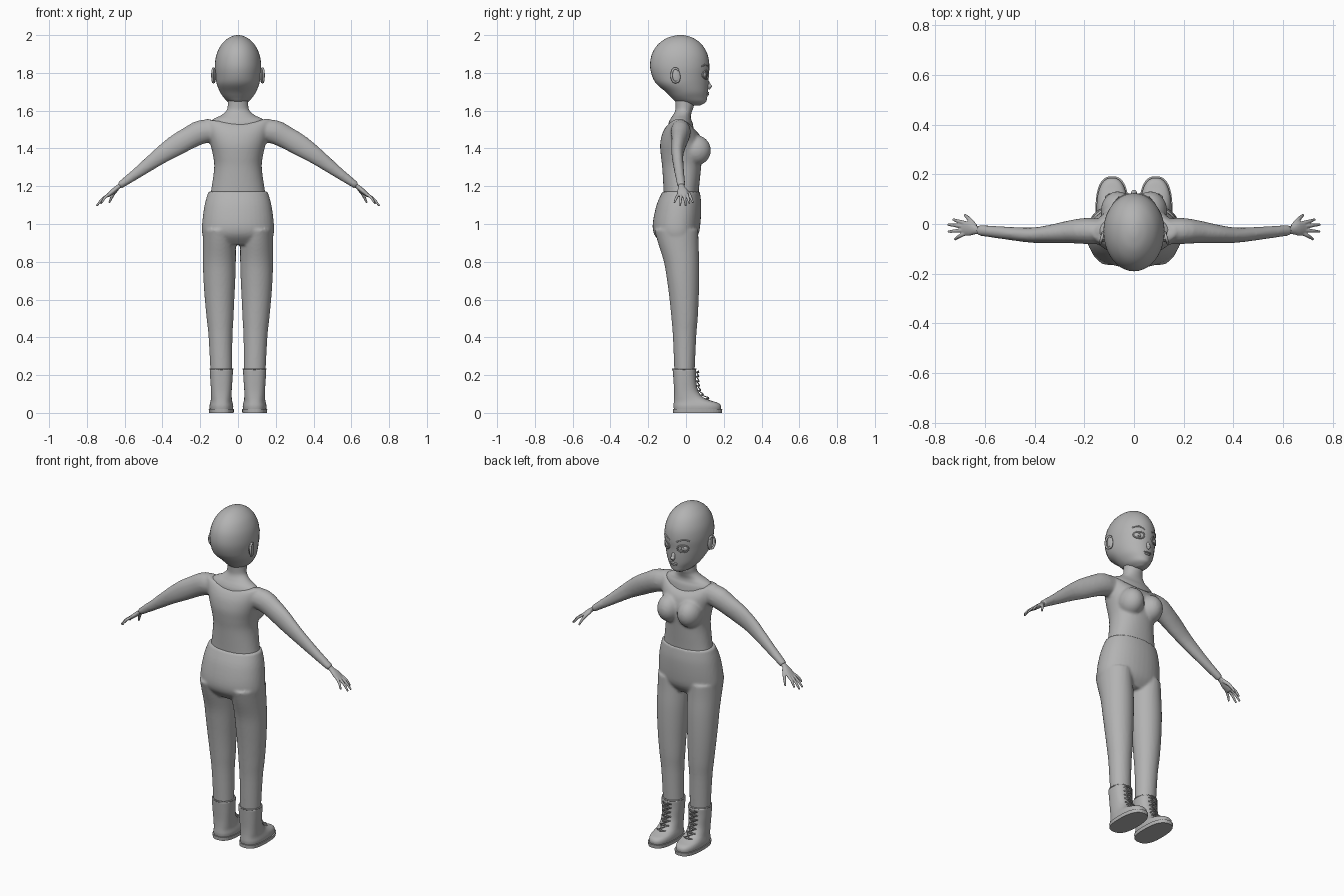
import bpy, bmesh, math
from mathutils import Vector, Matrix

grey = bpy.data.materials.new("plain grey")
grey.diffuse_color = (0.45, 0.45, 0.45, 1)


def skin(bm, rings):
    """Bridge rings of points into a closed tube."""
    vs = [[bm.verts.new(p) for p in r] for r in rings]
    n = len(vs[0])
    for a, b in zip(vs, vs[1:]):
        for i in range(n):
            j = (i + 1) % n
            bm.faces.new((a[i], a[j], b[j], b[i]))
    bm.faces.new(vs[0][::-1])
    bm.faces.new(vs[-1])


def refine(rows, k=4):
    """Smooth interpolation between the given sections."""
    out = []
    for i in range(len(rows) - 1):
        p1, p2 = rows[i], rows[i + 1]
        p0, p3 = rows[max(i - 1, 0)], rows[min(i + 2, len(rows) - 1)]
        for s in range(k):
            t = s / k
            out.append([0.5 * (2 * b + (c - a) * t + (2 * a - 5 * b + 4 * c - d) * t * t
                               + (3 * b - a - 3 * c + d) * t ** 3)
                        for a, b, c, d in zip(p0, p1, p2, p3)])
    return out + [list(rows[-1])]


def loft(bm, rows, n=40, p=1.0, side=1, k=4):
    """Rows: z, x centre, y centre, x radius, front y, back y, rim dip."""
    rings = []
    for z, cx, cy, rx, yf, yb, dip in refine(rows, k):
        ring = []
        for i in range(n):
            a = 2 * math.pi * i / n
            c, s = math.cos(a), math.sin(a)
            cc = math.copysign(abs(c) ** p, c)
            ss = math.copysign(abs(s) ** p, s)
            y = cy + (yf - cy if s > 0 else cy - yb) * ss
            ring.append((side * cx + rx * cc, y, z - dip * s * s * (1 if s > 0 else 0.6)))
        rings.append(ring)
    skin(bm, rings)


def tube(bm, rows, side=1, n=16):
    """Rows: x, y, z, radius along y, radius across."""
    rows = refine(rows, 3)
    pts = [Vector(r[:3]) for r in rows]
    rings = []
    for i, r in enumerate(rows):
        t = (pts[min(i + 1, len(pts) - 1)] - pts[max(i - 1, 0)]).normalized()
        v = Vector((0, 1, 0))
        v = (v - t * v.dot(t)).normalized()
        u = t.cross(v)
        ring = []
        for j in range(n):
            a = 2 * math.pi * j / n
            q = pts[i] + v * (math.cos(a) * r[3]) + u * (math.sin(a) * r[4])
            ring.append((side * q.x, q.y, q.z))
        rings.append(ring)
    skin(bm, rings)


def ball(bm, loc, size, rot=0.0):
    m = Matrix.Translation(loc) @ Matrix.Rotation(rot, 4, 'X') @ Matrix.Diagonal((*size, 1))
    bmesh.ops.create_uvsphere(bm, u_segments=24, v_segments=16, radius=1, matrix=m)


def finish(name, bm, voxel=0, smooth=0):
    bmesh.ops.recalc_face_normals(bm, faces=bm.faces)
    me = bpy.data.meshes.new(name)
    for f in bm.faces:
        f.smooth = True
    bm.to_mesh(me)
    bm.free()
    me.materials.append(grey)
    ob = bpy.data.objects.new(name, me)
    bpy.context.collection.objects.link(ob)
    if voxel:
        r = ob.modifiers.new("blend", 'REMESH')
        r.mode, r.voxel_size, r.use_smooth_shade = 'VOXEL', voxel, True
        s = ob.modifiers.new("soften", 'SMOOTH')
        s.factor, s.iterations = 0.5, smooth
    return ob


def cord(name, pts, radius, cyclic=False):
    cu = bpy.data.curves.new(name, 'CURVE')
    cu.dimensions, cu.bevel_depth, cu.bevel_resolution = '3D', radius, 2
    cu.use_fill_caps = True
    sp = cu.splines.new('POLY')
    sp.points.add(len(pts) - 1)
    for q, p in zip(sp.points, pts):
        q.co = (*p, 1)
    sp.use_cyclic_u = cyclic
    cu.materials.append(grey)
    bpy.context.collection.objects.link(bpy.data.objects.new(name, cu))


def face_y(x, z=1.8):
    return -0.03 + 0.152 * math.sqrt(max(0, 1 - (x / 0.122) ** 2))


# Head with nose and lips
bm = bmesh.new()
loft(bm, [(1.628, 0, .045, .02, .075, .01, 0), (1.645, 0, .025, .052, .105, -.05, 0),
          (1.67, 0, 0, .076, .112, -.078, 0), (1.70, 0, -.01, .096, .116, -.108, 0),
          (1.74, 0, -.03, .112, .119, -.155, 0), (1.78, 0, -.03, .119, .120, -.178, 0),
          (1.83, 0, -.03, .123, .124, -.190, 0), (1.88, 0, -.03, .118, .119, -.186, 0),
          (1.92, 0, -.03, .105, .104, -.171, 0), (1.955, 0, -.03, .084, .079, -.144, 0),
          (1.983, 0, -.03, .053, .042, -.104, 0), (1.997, 0, -.03, .022, .002, -.06, 0),
          (2.0, 0, -.03, .003, -.027, -.033, 0)])
finish("head", bm)
bm = bmesh.new()
ball(bm, (0, .117, 1.738), (.011, .013, .027), .3)
ball(bm, (0, .126, 1.729), (.012, .012, .009))
finish("nose", bm, .002, 4)
bm = bmesh.new()
ball(bm, (0, .114, 1.695), (.024, .009, .005))
ball(bm, (0, .112, 1.686), (.019, .010, .006))
finish("lips", bm)

# Eyes, lids, brows and ears
for s in (-1, 1):
    bm = bmesh.new()
    ball(bm, (s * .052, .083, 1.79), (.026, .027, .024))
    finish("eye", bm)
    lid = []
    for i in range(24):
        a = 2 * math.pi * i / 24
        x = .052 + .026 * math.cos(a)
        lid.append((s * x, face_y(x), 1.79 + .021 * math.sin(a)))
    cord("eyelid", lid, .004, True)
    cord("iris", [(s * (.052 + .01 * math.cos(i * math.pi / 8)), .109,
                   1.79 + .012 * math.sin(i * math.pi / 8)) for i in range(16)], .002, True)
    cord("eyebrow", [(s * x, face_y(x) + .001, z) for x, z in
                     ((.022, 1.828), (.036, 1.836), (.052, 1.842), (.068, 1.842), (.083, 1.834))], .004)
    bm = bmesh.new()
    ball(bm, (s * .125, -.052, 1.785), (.009, .022, .040), .15)
    finish("ear", bm)
    cord("ear_rim", [(s * (.13 - .05 * (-.052 + .025 * math.cos(a) + .052) / .2),
                      -.056 + .021 * math.cos(a), 1.787 + .037 * math.sin(a))
                     for a in [i * math.pi / 12 for i in range(3, 22)]], .006)

# Neck and collar skin
bm = bmesh.new()
loft(bm, [(1.47, 0, -.03, .135, .045, -.10, 0), (1.53, 0, -.03, .148, .036, -.093, 0),
          (1.555, 0, -.03, .132, .027, -.083, 0), (1.575, 0, -.025, .09, .026, -.07, 0),
          (1.60, 0, -.015, .061, .033, -.057, 0), (1.63, 0, -.01, .054, .042, -.055, 0),
          (1.70, 0, -.01, .055, .045, -.06, 0)])
finish("neck", bm)

# Shirt: torso, bust and sleeves blended together
bm = bmesh.new()
loft(bm, [(1.15, 0, -.02, .148, .066, -.118, 0), (1.2, 0, -.02, .139, .07, -.12, 0),
          (1.3, 0, -.02, .126, .08, -.126, 0), (1.36, 0, -.02, .132, .086, -.133, 0),
          (1.42, 0, -.025, .146, .085, -.137, 0), (1.48, 0, -.03, .162, .072, -.127, .01),
          (1.53, 0, -.035, .170, .053, -.110, .035), (1.56, 0, -.035, .166, .035, -.095, .055)],
     p=.92)
for s in (-1, 1):
    ball(bm, (s * .066, .052, 1.39), (.068, .080, .08))
    tube(bm, [(.10, -.032, 1.495, .05, .055), (.19, -.028, 1.488, .053, .064),
              (.26, -.032, 1.455, .046, .060), (.33, -.040, 1.415, .038, .057),
              (.41, -.045, 1.362, .031, .046), (.52, -.036, 1.28, .026, .031),
              (.627, -.025, 1.203, .022, .019)], s)
finish("shirt", bm, .008, 5)

# Trousers: hips and legs blended together
bm = bmesh.new()
loft(bm, [(1.172, 0, -.025, .157, .073, -.125, 0), (1.1, 0, -.035, .177, .081, -.156, 0),
          (1.0, 0, -.045, .190, .076, -.176, 0), (.94, 0, -.045, .188, .064, -.166, 0),
          (.89, 0, -.04, .165, .03, -.12, 0)], p=.92)
for s in (-1, 1):
    loft(bm, [(.97, .1, -.045, .086, .065, -.168, 0), (.9, .099, -.035, .087, .066, -.148, 0),
              (.8, .0985, -.022, .087, .070, -.117, 0), (.7, .0985, -.016, .084, .070, -.100, 0),
              (.6, .0975, -.01, .078, .067, -.087, 0), (.5, .095, -.007, .071, .062, -.077, 0),
              (.4, .0925, -.008, .063, .054, -.069, 0), (.2, .088, -.008, .057, .045, -.061, 0)],
         side=s)
finish("trousers", bm, .008, 3)

# Hands: palm, four fingers and thumb
for s in (-1, 1):
    bm = bmesh.new()
    tube(bm, [(.605, -.026, 1.218, .016, .013), (.635, -.024, 1.196, .017, .012),
              (.662, -.019, 1.173, .029, .013), (.692, -.017, 1.148, .028, .009)], s)
    for y0, tip in ((.004, (.728, .018, 1.108)), (-.010, (.749, -.002, 1.095)),
                    (-.025, (.748, -.031, 1.097)), (-.038, (.722, -.062, 1.112))):
        b, t = Vector((.678, y0, 1.16)), Vector(tip)
        m = b.lerp(t, .5) + Vector((.004, 0, .005))
        tube(bm, [(*b, .008, .008), (*m, .0075, .0075), (*t, .005, .005)], s, 10)
    tube(bm, [(.64, -.01, 1.185, .011, .010), (.662, .018, 1.155, .009, .009),
              (.682, .037, 1.112, .005, .005)], s, 10)
    finish("hand", bm, .003, 2)

# Boots with soles and laces
for s in (-1, 1):
    bm = bmesh.new()
    loft(bm, [(.012, .088, .05, .061, .184, -.063, 0), (.035, .088, .05, .063, .186, -.066, 0),
              (.052, .088, .045, .060, .172, -.065, 0), (.064, .088, .03, .057, .135, -.064, 0),
              (.082, .088, .01, .055, .092, -.063, 0), (.12, .088, -.005, .055, .063, -.063, 0),
              (.18, .088, -.007, .059, .054, -.067, 0), (.232, .088, -.008, .062, .054, -.071, 0)],
         p=.82, side=s)
    finish("boot", bm, .005, 2)
    bm = bmesh.new()
    loft(bm, [(0, .088, .05, .065, .190, -.068, 0), (.02, .088, .05, .067, .192, -.069, 0)],
         p=.78, side=s, k=1)
    so = finish("sole", bm)
    for f in so.data.polygons:
        f.use_smooth = False
    cord("boot_rim", [(s * .088 + .060 * math.cos(a), -.009 + .061 * math.sin(a), .232)
                      for a in [i * math.pi / 16 for i in range(32)]], .004, True)
    rows = ((.075, .112), (.095, .083), (.118, .069), (.142, .064), (.167, .061), (.192, .059), (.215, .059))
    for d in (-1, 1):
        path = []
        for i, (z, y) in enumerate(rows):
            e = d * (1 if i % 2 else -1)
            path += [(s * .088 + e * .026, y - .004, z), (s * .088 + e * .012, y + .007, z + .006)]
        cord("lace", path, .0035)
    for z, y in rows:
        cord("lace_bar", [(s * .088 - .028, y - .006, z), (s * .088, y + .008, z),
                          (s * .088 + .028, y - .006, z)], .0035)
